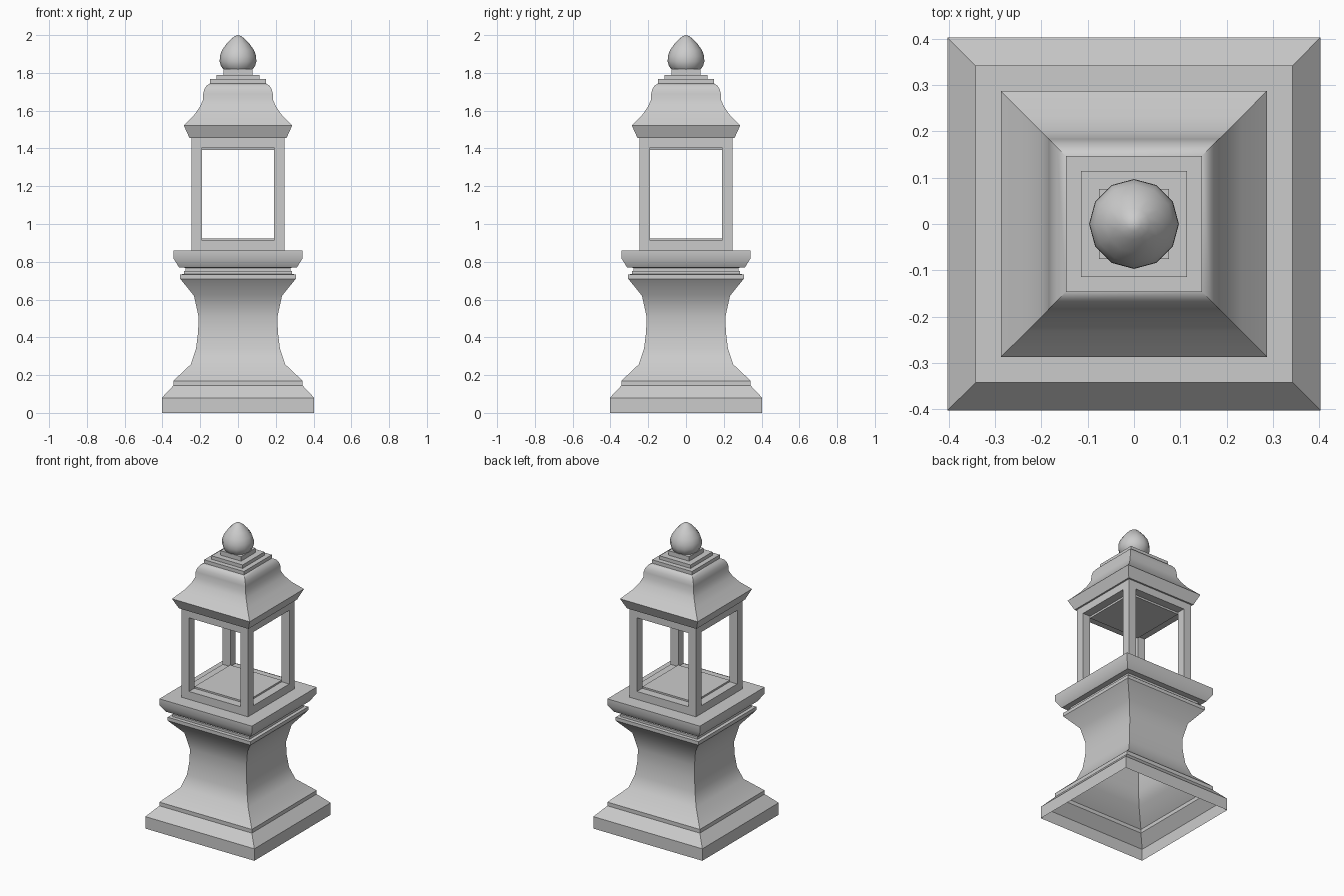
import bpy, bmesh, math

if "Cube" in bpy.data.objects:
    bpy.data.objects.remove(bpy.data.objects["Cube"])


def lathe(name, profile, sides, square=False, cap_bottom=False, cap_top=False, angle=35):
    """Sweep a (radius, z) profile around z; square profiles use half-widths."""
    bm = bmesh.new()
    k = math.sqrt(2) if square else 1.0
    start = math.pi / 4 if square else 0.0
    rings = []
    for r, z in profile:
        if r == 0:
            rings.append([bm.verts.new((0, 0, z))])
            continue
        rings.append([bm.verts.new((k * r * math.cos(start + 2 * math.pi * i / sides),
                                    k * r * math.sin(start + 2 * math.pi * i / sides), z))
                      for i in range(sides)])
    for a, b in zip(rings, rings[1:]):
        for i in range(sides):
            j = (i + 1) % sides
            if len(b) == 1:
                bm.faces.new((a[i], a[j], b[0]))
            else:
                bm.faces.new((a[i], a[j], b[j], b[i]))
    if cap_bottom:
        bm.faces.new(rings[0][::-1])
    if cap_top:
        bm.faces.new(rings[-1])
    return finish(name, bm, angle)


def finish(name, bm, angle=None):
    mesh = bpy.data.meshes.new(name)
    bm.to_mesh(mesh)
    bm.free()
    ob = bpy.data.objects.new(name, mesh)
    bpy.context.collection.objects.link(ob)
    if angle:
        bpy.ops.object.select_all(action='DESELECT')
        ob.select_set(True)
        bpy.context.view_layer.objects.active = ob
        bpy.ops.object.shade_smooth_by_angle(angle=math.radians(angle))
    return ob


def box(name, x0, x1, y0, y1, z0, z1):
    bm = bmesh.new()
    bmesh.ops.create_cube(bm, size=1)
    for v in bm.verts:
        v.co = (x1 if v.co.x > 0 else x0, y1 if v.co.y > 0 else y0, z1 if v.co.z > 0 else z0)
    return finish(name, bm)


# Pedestal: stepped foot, waisted shaft and moulded cap, open underneath
lathe("pedestal", [
    (0.403, 0), (0.403, 0.08), (0.342, 0.145), (0.342, 0.17),
    (0.25, 0.257), (0.222, 0.34), (0.211, 0.43), (0.209, 0.51), (0.233, 0.62),
    (0.306, 0.71), (0.306, 0.733), (0.285, 0.735), (0.285, 0.75), (0.277, 0.752),
    (0.277, 0.768), (0.312, 0.77), (0.342, 0.818), (0.342, 0.86)], 4, True, cap_top=True)

# Lantern corner posts
OUT, IN = 0.246, 0.19
for sx in (-1, 1):
    for sy in (-1, 1):
        xs, ys = sorted((sx * IN, sx * OUT)), sorted((sy * IN, sy * OUT))
        box("lantern_post", *xs, *ys, 0.86, 1.46)

# Lantern bottom and top rails between the posts
for label, z0, z1 in (("lower_rail", 0.86, 0.913), ("upper_rail", 1.405, 1.46)):
    for s in (-1, 1):
        a, b = sorted((s * IN, s * OUT))
        box(label, -IN, IN, a, b, z0, z1)
        box(label, a, b, -IN, IN, z0, z1)

# Lantern floor and ceiling panels
box("lantern_floor", -IN, IN, -IN, IN, 0.86, 0.924)
box("lantern_ceiling", -IN, IN, -IN, IN, 1.392, 1.46)

# Roof with flared eaves and rounded shoulder
lathe("roof", [
    (0.257, 1.455), (0.287, 1.522), (0.232, 1.577), (0.202, 1.62), (0.186, 1.655),
    (0.184, 1.69), (0.178, 1.715), (0.166, 1.733), (0.147, 1.744)], 4, True, True, True, 40)

# Stepped crown
for i, (h, z0, z1) in enumerate(((0.147, 1.74, 1.767), (0.115, 1.767, 1.79), (0.076, 1.79, 1.82))):
    box(f"crown_step_{i + 1}", -h, h, -h, h, z0, z1)

# Pointed finial
lathe("finial", [
    (0.076, 1.818), (0.09, 1.835), (0.097, 1.86), (0.096, 1.888), (0.085, 1.92),
    (0.062, 1.952), (0.034, 1.982), (0.016, 1.995), (0, 2.0)], 12, cap_bottom=True, angle=45)
